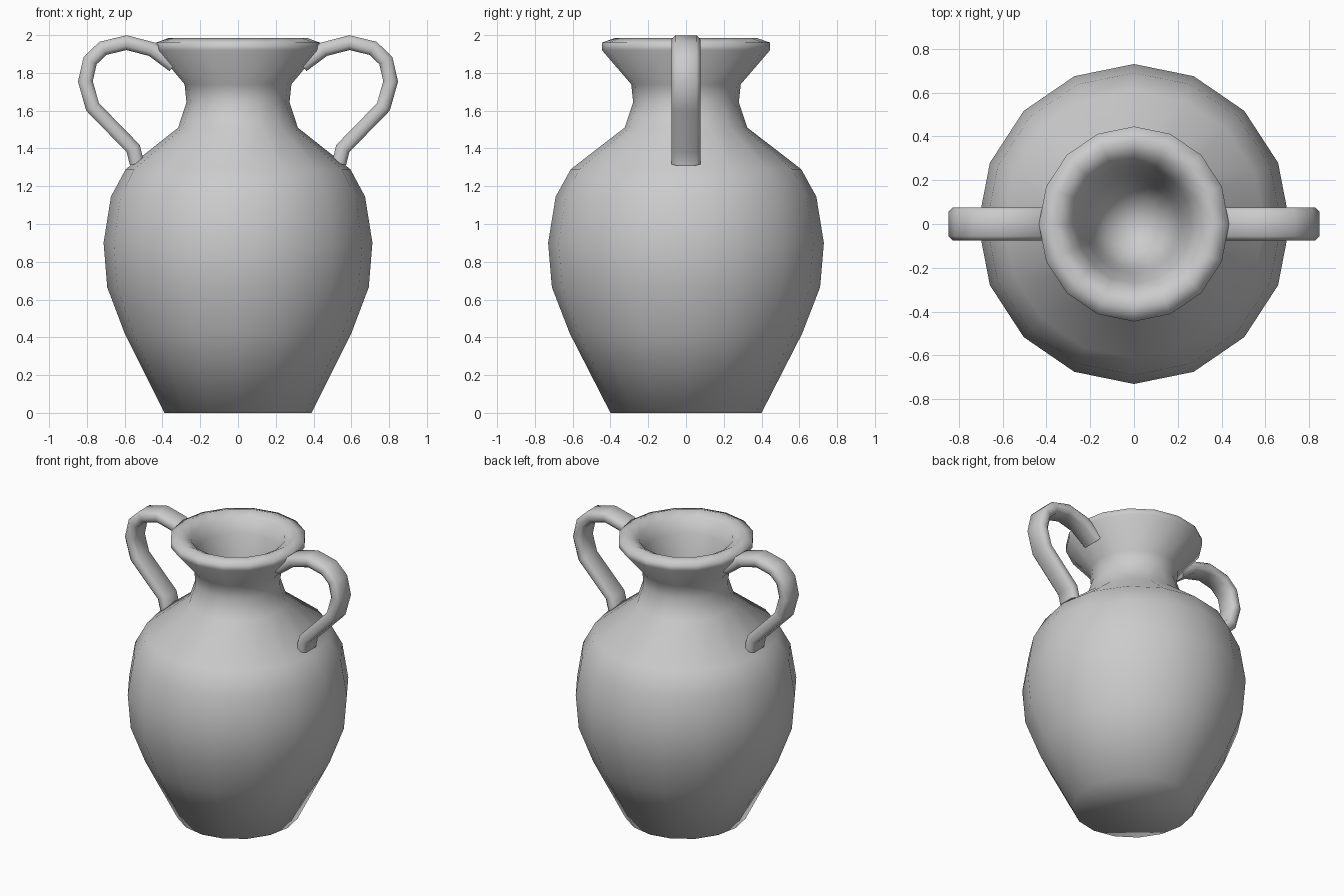
import bpy, bmesh
from math import sin, cos, pi, radians
from mathutils import Vector

cube = bpy.data.objects.get("Cube")
if cube:
    bpy.data.objects.remove(cube, do_unlink=True)

# One plain clay colour
clay = bpy.data.materials.new("grey_clay")
clay.use_nodes = True
clay.diffuse_color = (0.6, 0.6, 0.6, 1)
clay.node_tree.nodes["Principled BSDF"].inputs["Base Color"].default_value = clay.diffuse_color


def finish(bm, name):
    """Turn a bmesh into a smooth-shaded object."""
    bmesh.ops.recalc_face_normals(bm, faces=bm.faces)
    mesh = bpy.data.meshes.new(name)
    bm.to_mesh(mesh)
    bm.free()
    mesh.materials.append(clay)
    obj = bpy.data.objects.new(name, mesh)
    bpy.context.collection.objects.link(obj)
    bpy.ops.object.select_all(action="DESELECT")
    obj.select_set(True)
    bpy.context.view_layer.objects.active = obj
    bpy.ops.object.shade_smooth_by_angle(angle=radians(80))
    return obj


def bridge(bm, rings):
    """Join neighbouring rings of vertices with quads."""
    for a, b in zip(rings, rings[1:]):
        n = len(a)
        for i in range(n):
            j = (i + 1) % n
            bm.faces.new((a[i], a[j], b[j], b[i]))


# Vase body: radius and height, up the outside, over the lip, down the inside
SIDES = 16
X_SCALE = 0.975
profile = [(0.40, 0), (0.615, 0.42), (0.71, 0.665), (0.73, 0.90), (0.69, 1.145),
           (0.61, 1.29), (0.325, 1.51), (0.28, 1.645), (0.29, 1.74), (0.445, 1.92),
           (0.445, 1.96), (0.375, 1.985), (0.31, 1.95), (0.27, 1.86),
           (0.225, 1.72), (0.2, 1.58), (0.13, 1.44)]
bm = bmesh.new()
rings = [[bm.verts.new((r * X_SCALE * cos(2 * pi * i / SIDES), r * sin(2 * pi * i / SIDES), z))
          for i in range(SIDES)] for r, z in profile]
bridge(bm, rings)
bm.faces.new(rings[0])
floor = bm.verts.new((0, 0, 1.39))
for i in range(SIDES):
    bm.faces.new((rings[-1][i], rings[-1][(i + 1) % SIDES], floor))
finish(bm, "vase_body")

# Handles: a flat eight-sided strap swept along a loop from lip to shoulder
path = [Vector((x, 0, z)) for x, z in
        [(0.34, 1.84), (0.455, 1.925), (0.59, 1.96), (0.715, 1.93), (0.783, 1.865),
         (0.808, 1.755), (0.77, 1.62), (0.555, 1.40), (0.535, 1.32)]]
half_section = [(0.076, 0.017), (0.055, 0.038)]
section = (half_section + [(-w, t) for w, t in reversed(half_section)]
           + [(-w, -t) for w, t in half_section] + [(w, -t) for w, t in reversed(half_section)])


def handle(name, side):
    bm = bmesh.new()
    rings = []
    for i, p in enumerate(path):
        before = (p - path[i - 1]).normalized() if i else None
        after = (path[i + 1] - p).normalized() if i + 1 < len(path) else None
        along = ((before or after) + (after or before)).normalized()
        miter = 1 / along.dot(after or before)
        out = Vector((-along.z, 0, along.x)) * miter
        ring = []
        for w, t in section:
            q = p + out * t
            ring.append(bm.verts.new((side * q.x, w, q.z)))
        rings.append(ring)
    bridge(bm, rings)
    bm.faces.new(rings[0])
    bm.faces.new(rings[-1])
    finish(bm, name)


handle("left_handle", 1)
handle("right_handle", -1)
